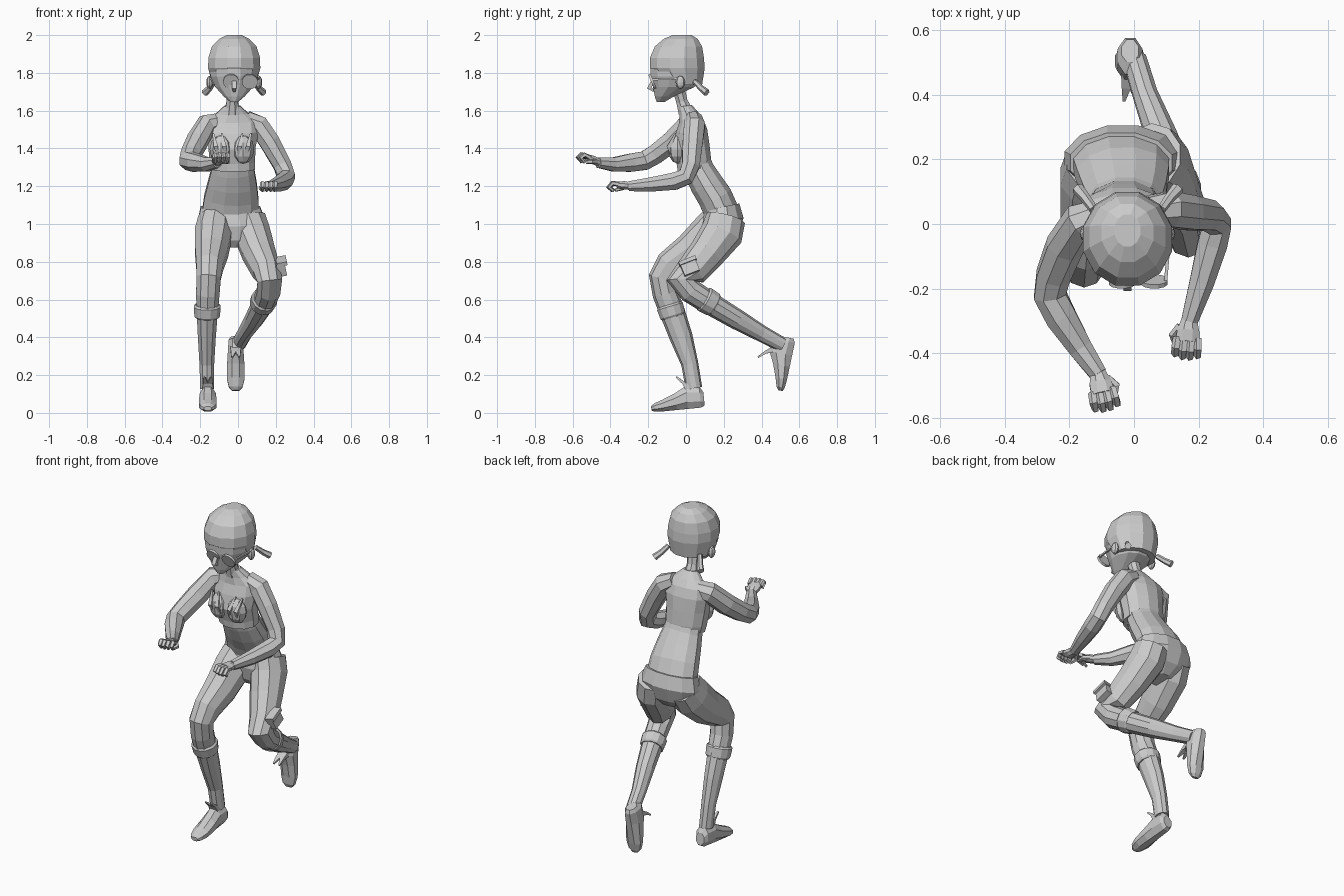
import bpy, bmesh, math
from mathutils import Vector as V


def loft(name, rings, n=10, normal=None):
    """Skin rings (x, y, z, half width, half depth) along a path, capped at both ends."""
    pts = [V(r[:3]) for r in rings]
    dirs = [(b - a).normalized() for a, b in zip(pts, pts[1:])]
    bm = bmesh.new()
    loops = []
    k = 1 / math.cos(math.pi / n)
    for i, r in enumerate(rings):
        t = V(normal) if normal else dirs[max(i - 1, 0)] + dirs[min(i, len(dirs) - 1)]
        t.normalize()
        a = V((1, 0, 0))
        a = (a - t * t.dot(a)).normalized()
        b = t.cross(a)
        rb = r[4] if len(r) > 4 else r[3]
        loop = []
        for j in range(n):
            w = 2 * math.pi * (j + 0.5) / n
            loop.append(bm.verts.new(pts[i] + a * (r[3] * math.cos(w) * k) + b * (rb * math.sin(w) * k)))
        loops.append(loop)
    for lo, hi in zip(loops, loops[1:]):
        for j in range(n):
            bm.faces.new((lo[j], lo[(j + 1) % n], hi[(j + 1) % n], hi[j]))
    bm.faces.new(loops[0][::-1])
    bm.faces.new(loops[-1])
    bmesh.ops.recalc_face_normals(bm, faces=bm.faces)
    return finish(name, bm)


def ball(name, c, s, seg=8):
    bm = bmesh.new()
    bmesh.ops.create_uvsphere(bm, u_segments=seg, v_segments=6, radius=1)
    ob = finish(name, bm)
    ob.location, ob.scale = c, s
    return ob


def finish(name, bm):
    me = bpy.data.meshes.new(name)
    bm.to_mesh(me)
    bm.free()
    ob = bpy.data.objects.new(name, me)
    bpy.context.collection.objects.link(ob)
    return ob


# Head: face, hair cap, ears, nose
loft("face", [(-.02, -.135, 1.645, .02, .02), (-.02, -.115, 1.675, .055, .05),
              (-.02, -.065, 1.725, .1, .11), (-.02, -.05, 1.78, .125, .137),
              (-.02, -.05, 1.85, .13, .14)], 12, (0, 0, 1))
loft("hair_cap", [(-.02, -.02, 1.735, .115, .105), (-.02, -.046, 1.825, .138, .145),
                  (-.02, -.048, 1.88, .137, .143), (-.02, -.04, 1.94, .118, .125),
                  (-.02, -.028, 1.98, .08, .09), (-.02, -.02, 2.0, .04, .05)], 12, (0, 0, 1))
loft("nose", [(-.02, -.165, 1.77, .012), (-.02, -.195, 1.72, .012), (-.02, -.17, 1.705, .006)], 4)
for s in (-1, 1):
    x = -.02 + s * .13
    ball("ear", (x, -.03, 1.75), (.018, .025, .035))
    loft("pigtail", [(-.02 + s * .105, .045, 1.755, .012), (-.02 + s * .13, .08, 1.72, .014),
                     (-.02 + s * .155, .11, 1.695, .017)], 6)
    # Round spectacles
    gx = .013 + s * .05
    loft("spectacle_lens", [(gx, -.172, 1.757, .041), (gx, -.184, 1.752, .041)], 12)
    loft("spectacle_arm", [(gx + s * .035, -.175, 1.765, .005), (x, -.04, 1.77, .005)], 4)

# Neck and torso
loft("neck", [(-.032, .0, 1.59, .04), (-.03, -.022, 1.65, .03), (-.025, -.04, 1.72, .033)], 8)
loft("jacket", [(-.025, .045, 1.29, .115, .09), (-.03, .042, 1.33, .12, .092),
                (-.032, .025, 1.41, .125, .1), (-.03, .028, 1.49, .14, .085),
                (-.03, .028, 1.545, .135, .065), (-.03, .015, 1.585, .085, .05),
                (-.03, -.005, 1.625, .042, .036)], 12, (0, -.15, 1))
loft("belly", [(-.04, .19, 1.06, .15, .092), (-.035, .155, 1.14, .143, .092),
               (-.03, .11, 1.21, .13, .088), (-.028, .07, 1.28, .115, .082),
               (-.03, .05, 1.33, .105, .08)], 12)
loft("hips", [(-.035, .18, .885, .07, .05), (-.035, .19, .93, .15, .09),
              (-.035, .195, 1.01, .18, .112), (-.04, .19, 1.09, .157, .094)], 12, (0, -.2, 1))
for s in (-1, 1):
    ball("bust", (-.032 + s * .058, -.045, 1.395), (.06, .05, .075))
    # Pointed cloth folds on the chest
    for d in (0, 1):
        fx = -.032 + s * (.03 + .045 * d)
        loft("chest_fold", [(fx + s * .025, -.055, 1.48, .004), (fx + s * .01, -.09, 1.41, .012),
                            (fx, -.075, 1.36, .004)], 4)
for z, y in ((1.14, .066), (1.105, .084)):
    ball("button", (-.027, y, z), (.011, .008, .011), 6)

# Arms, shoulder to wrist
loft("right_arm", [(-.1, .03, 1.54, .045), (-.165, .01, 1.525, .055), (-.215, -.07, 1.44, .056),
                   (-.25, -.16, 1.37, .052), (-.26, -.22, 1.335, .05), (-.225, -.29, 1.325, .048),
                   (-.165, -.385, 1.315, .037), (-.11, -.465, 1.325, .027)], 8)
loft("left_arm", [(.04, .04, 1.555, .045), (.11, .045, 1.52, .055), (.17, .035, 1.43, .053),
                  (.235, .025, 1.31, .047), (.255, .0, 1.25, .046), (.243, -.06, 1.227, .046),
                  (.21, -.18, 1.21, .038), (.172, -.3, 1.2, .026)], 8)


def hand(side, wrist, fwd, across):
    """Palm, four curled fingers and a thumb."""
    w, f, a = V(wrist), V(fwd).normalized(), V(across).normalized()
    u = V((0, 0, 1))
    at = lambda l, s, h, r: (*(w + f * l + a * s + u * h), *r)
    loft(side + "_palm", [at(-.01, 0, 0, (.023, .02)), at(.025, 0, .006, (.034, .022)),
                          at(.06, 0, .01, (.037, .018))], 8)
    for i in range(4):
        s = (i - 1.5) * .021
        tip = .112 - .007 * abs(i - 1.5)
        loft(side + "_finger", [at(.05, s, .012, (.011,)), at(tip - .02, s * 1.1, .02, (.011,)),
                                at(tip, s * 1.1, 0, (.01,)), at(tip - .022, s, -.02, (.007,))], 5)
    loft(side + "_thumb", [at(.015, .025, 0, (.011,)), at(.045, .046, -.008, (.011,)),
                           at(.075, .035, -.018, (.007,))], 5)


hand("right", (-.11, -.468, 1.327), (.25, -1, .25), (1, .25, 0))
hand("left", (.17, -.303, 1.2), (-.08, -1, -.05), (-1, .08, 0))

# Legs, hip to ankle
loft("right_leg", [(-.12, .19, 1.02, .09, .1), (-.13, .14, .95, .098, .112), (-.14, .03, .85, .087, .1),
                   (-.15, -.08, .775, .071, .085), (-.155, -.125, .715, .064, .07),
                   (-.16, -.11, .63, .062, .064), (-.163, -.075, .54, .056, .064),
                   (-.165, -.025, .4, .047, .058), (-.165, .02, .26, .039, .043),
                   (-.163, .042, .13, .037, .042)], 10)
loft("left_leg", [(.055, .21, 1.03, .09, .1), (.075, .19, .95, .095, .108), (.11, .11, .845, .087, .092),
                  (.15, .03, .75, .074, .082), (.168, -.025, .7, .066, .075),
                  (.162, .025, .645, .062, .062), (.14, .11, .59, .058, .058),
                  (.085, .27, .495, .048, .052), (.035, .4, .42, .038, .042),
                  (.002, .51, .36, .036, .038)], 10)

# Sock cuffs below the knees
for name, c, d, r in (("right_cuff", (-.163, -.078, .54), (0, -.3, 1), .069),
                      ("left_cuff", (.134, .12, .588), (.25, -.83, .5), .067)):
    c, d = V(c), V(d).normalized()
    loft(name, [(*(c + d * t), r * k) for t, k in ((-.035, .88), (-.025, .98), (.025, 1.03), (.035, .9))], 12, d)


def shoe(side, heel, fwd, up):
    """Shoe from heel to toe, with a tongue flap over the instep."""
    h, f, u = V(heel), V(fwd).normalized(), V(up).normalized()
    at = lambda l, z: h + f * l + u * z
    prof = ((0, .01, .08, .026), (.02, 0, .115, .038), (.09, 0, .122, .042), (.15, 0, .09, .046),
            (.22, 0, .062, .047), (.265, .003, .047, .036), (.283, .01, .033, .02))
    loft(side + "_shoe", [(*at(l, (lo + hi) / 2), w, (hi - lo) / 2) for l, lo, hi, w in prof], 8, f)
    for s in (-1, 1):
        x = V((s * .012, 0, 0))
        loft(side + "_tongue", [(*(at(.075, .1) + x), .016), (*(at(.1, .14) + x), .014, .008),
                                (*(at(.135, .175) + x * 1.6), .004)], 4)


shoe("right", (-.16, .1, .03), (0, -.28, -.028), (0, -.1, 1))
shoe("left", (-.012, .58, .39), (0, -.055, -.26), (0, -.97, .21))

# Pouch strapped to the left thigh
for name, c, s in (("thigh_pouch", (.228, .02, .77), (.045, .085, .07)),
                   ("pouch_lid", (.23, .008, .803), (.055, .095, .02))):
    bm = bmesh.new()
    bmesh.ops.create_cube(bm, size=1)
    ob = finish(name, bm)
    ob.location, ob.scale = c, s
    ob.rotation_euler = (math.radians(22), math.radians(-12), 0)
